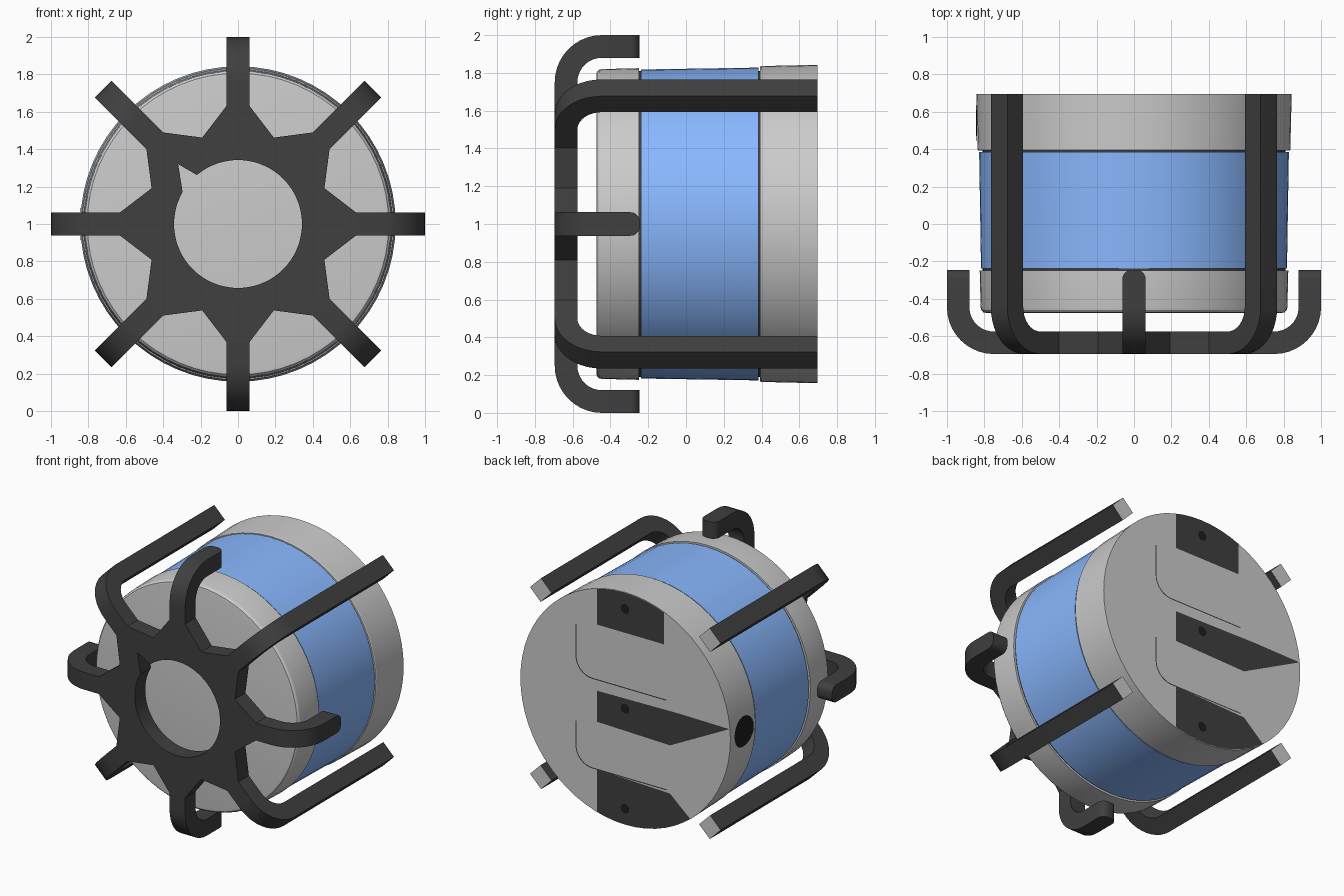
import bpy, bmesh
from math import sin, cos, pi, radians, sqrt
from mathutils import Vector

if "Cube" in bpy.data.objects:
    bpy.data.objects.remove(bpy.data.objects["Cube"])


def material(name, rgb):
    m = bpy.data.materials.new(name)
    m.diffuse_color = (*rgb, 1)
    m.use_nodes = True
    m.node_tree.nodes["Principled BSDF"].inputs["Base Color"].default_value = m.diffuse_color
    return m


DARK = material("dark_plastic", (0.05, 0.05, 0.05))
BLACK = material("black", (0.012, 0.012, 0.012))
BLUE = material("blue_band", (0.25, 0.48, 1.0))
GREY = material("bare_end", (0.8, 0.8, 0.8))


def finish(bm, name, mats=(), smooth=True):
    mesh = bpy.data.meshes.new(name)
    bm.to_mesh(mesh)
    bm.free()
    ob = bpy.data.objects.new(name, mesh)
    bpy.context.collection.objects.link(ob)
    for m in mats:
        mesh.materials.append(m)
    if smooth:
        bpy.ops.object.select_all(action='DESELECT')
        ob.select_set(True)
        bpy.context.view_layer.objects.active = ob
        bpy.ops.object.shade_smooth_by_angle(angle=radians(30))
    return ob


def lathe(name, profile, mats=(), n=64):
    """Spin (y, radius) points around the body axis and cap both ends."""
    bm = bmesh.new()
    rings = [[bm.verts.new((r * cos(2 * pi * i / n), y, 1 + r * sin(2 * pi * i / n)))
              for i in range(n)] for y, r in profile]
    for a, b in zip(rings, rings[1:]):
        for i in range(n):
            j = (i + 1) % n
            bm.faces.new((a[i], a[j], b[j], b[i]))
    bm.faces.new(rings[0])
    bm.faces.new(rings[-1])
    bmesh.ops.recalc_face_normals(bm, faces=bm.faces)
    return finish(bm, name, mats)


# Drum body
lathe("front_cap", [(-0.475, 0.79), (-0.472, 0.806), (-0.46, 0.817), (-0.445, 0.82), (-0.248, 0.825)])
lathe("dark_core", [(-0.26, 0.81), (0.40, 0.81)], [DARK])
lathe("blue_band", [(-0.238, 0.818), (0.384, 0.828)], [BLUE])
lathe("back_cap", [(0.392, 0.832), (0.398, 0.836), (0.695, 0.843)])


# Spider hub: eight-pointed star plate with a notched central hole
def polar(r, a, w=0):
    return (r * cos(a) - w * sin(a), r * sin(a) + w * cos(a))


outer = []
for k in range(8):
    a = k * pi / 4
    outer += [polar(0.63, a, -0.0625), polar(0.63, a, 0.0625), polar(0.5, a + pi / 8)]
inner = []
for k in range(72):
    deg = k * 5
    if deg == 140:
        inner.append((-0.32, 0.32))
    elif not 130 < deg < 150:
        inner.append(polar(0.342, radians(deg)))

bm = bmesh.new()
for loop in (outer, inner):
    vs = [bm.verts.new((x, -0.695, 1 + z)) for x, z in loop]
    for i, v in enumerate(vs):
        bm.edges.new((v, vs[(i + 1) % len(vs)]))
bmesh.ops.triangle_fill(bm, use_beauty=True, edges=bm.edges[:])
ext = bmesh.ops.extrude_face_region(bm, geom=bm.faces[:], use_keep_orig=True)
bmesh.ops.translate(bm, vec=(0, 0.12, 0),
                    verts=[g for g in ext["geom"] if isinstance(g, bmesh.types.BMVert)])
bmesh.ops.recalc_face_normals(bm, faces=bm.faces)
finish(bm, "spider_hub", [DARK])


# Bent arms: short ones on the axes, long ones on the diagonals
def arm(name, angle, reach, y_end, rounded):
    t, rad, half, y0 = 0.12, 0.25, 0.0625, -0.695
    cx, cy = reach - rad, y0 + rad
    arc = [i * pi / 20 for i in range(11)]
    pts = [(0.60, y0)] + [(cx + rad * sin(a), cy - rad * cos(a)) for a in arc]
    pts += [(reach, y_end), (reach - t, y_end)]
    pts += [(cx + (rad - t) * sin(a), cy - (rad - t) * cos(a)) for a in reversed(arc)]
    pts += [(0.60, y0 + t)]
    bm = bmesh.new()
    sides = []
    for w in (-half, half):
        row = []
        for r, y in pts:
            x, z = polar(r, angle, w)
            row.append(bm.verts.new((x, y, 1 + z)))
        sides.append(row)
    a, b = sides
    bm.faces.new(a)
    bm.faces.new(b)
    for i in range(len(pts)):
        j = (i + 1) % len(pts)
        f = bm.faces.new((a[i], a[j], b[j], b[i]))
        if i == 12 and not rounded:
            f.material_index = 1
    bmesh.ops.recalc_face_normals(bm, faces=bm.faces)
    if rounded:
        edges = [bm.edges.get((s[12], s[13])) for s in sides]
        bmesh.ops.bevel(bm, geom=edges, offset=0.05, segments=6, profile=0.5, affect='EDGES')
    finish(bm, name, [DARK, GREY])


for k in range(4):
    arm(f"short_arm_{k + 1}", k * pi / 2, 1.0, -0.245, True)
    arm(f"long_arm_{k + 1}", k * pi / 2 + pi / 4, 1.02, 0.695, False)


# Flush dark panels on the back face
def panel(name, pts, y, mat):
    bm = bmesh.new()
    f = bm.faces.new([bm.verts.new((x, y, 1 + z)) for x, z in pts])
    f.normal_update()
    if f.normal.y < 0:
        f.normal_flip()
    finish(bm, name, [mat], smooth=False)


def rim(x0, x1, sign, n=8):
    xs = [x0 + (x1 - x0) * i / n for i in range(n + 1)]
    return [(x, sign * sqrt(0.84 ** 2 - x * x)) for x in xs]


panel("upper_panel", [(0.225, 0.55), (-0.31, 0.55)] + rim(-0.31, 0.225, 1), 0.697, DARK)
panel("middle_panel", [(0.225, 0.07), (-0.45, 0.08), (-0.835, 0.075), (-0.36, -0.17),
                       (0.225, -0.155)], 0.697, DARK)
panel("lower_panel", [(0.225, -0.50), (-0.36, -0.52)] + rim(-0.52, 0.225, -1), 0.697, DARK)
for i, z in enumerate((0.725, 0, -0.725)):
    ring = [(0.035 * cos(k * pi / 8), z + 0.035 * sin(k * pi / 8)) for k in range(16)]
    panel(f"screw_hole_{i + 1}", ring, 0.699, BLACK)


# Thin seam lines with a rounded corner between the panels
for name, top, bottom, flip in (("upper_seam", 0.51, 0.15, 1), ("lower_seam", 0.19, 0.50, -1)):
    low = bottom * flip
    high = top if flip == 1 else -top
    path = [(0.395, high)]
    path += [(0.265 + 0.13 * cos(a), low + 0.13 - 0.13 * sin(a))
             for a in (k * pi / 16 for k in range(9))]
    path.append((-0.33, low))
    bm = bmesh.new()
    w = 0.004
    left, right = [], []
    for i, p in enumerate(path):
        d = (Vector(path[min(i + 1, len(path) - 1)]) - Vector(path[max(i - 1, 0)])).normalized()
        left.append(bm.verts.new((p[0] - d.y * w, 0.697, 1 + p[1] + d.x * w)))
        right.append(bm.verts.new((p[0] + d.y * w, 0.697, 1 + p[1] - d.x * w)))
    for i in range(len(path) - 1):
        f = bm.faces.new((left[i], left[i + 1], right[i + 1], right[i]))
        f.normal_update()
        if f.normal.y < 0:
            f.normal_flip()
    finish(bm, name, [DARK], smooth=False)

# Round dark port on the left side of the back cap
bm = bmesh.new()
port = []
for k in range(24):
    y, z = 0.54 + 0.11 * cos(k * pi / 12), 0.11 * sin(k * pi / 12)
    port.append(bm.verts.new((-sqrt(0.845 ** 2 - z * z), y, 1 + z)))
centre = bm.verts.new((-0.845, 0.54, 1))
for k in range(24):
    bm.faces.new((centre, port[k], port[(k + 1) % 24]))
for f in bm.faces:
    f.normal_update()
    if f.normal.x > 0:
        f.normal_flip()
finish(bm, "side_port", [BLACK], smooth=False)
